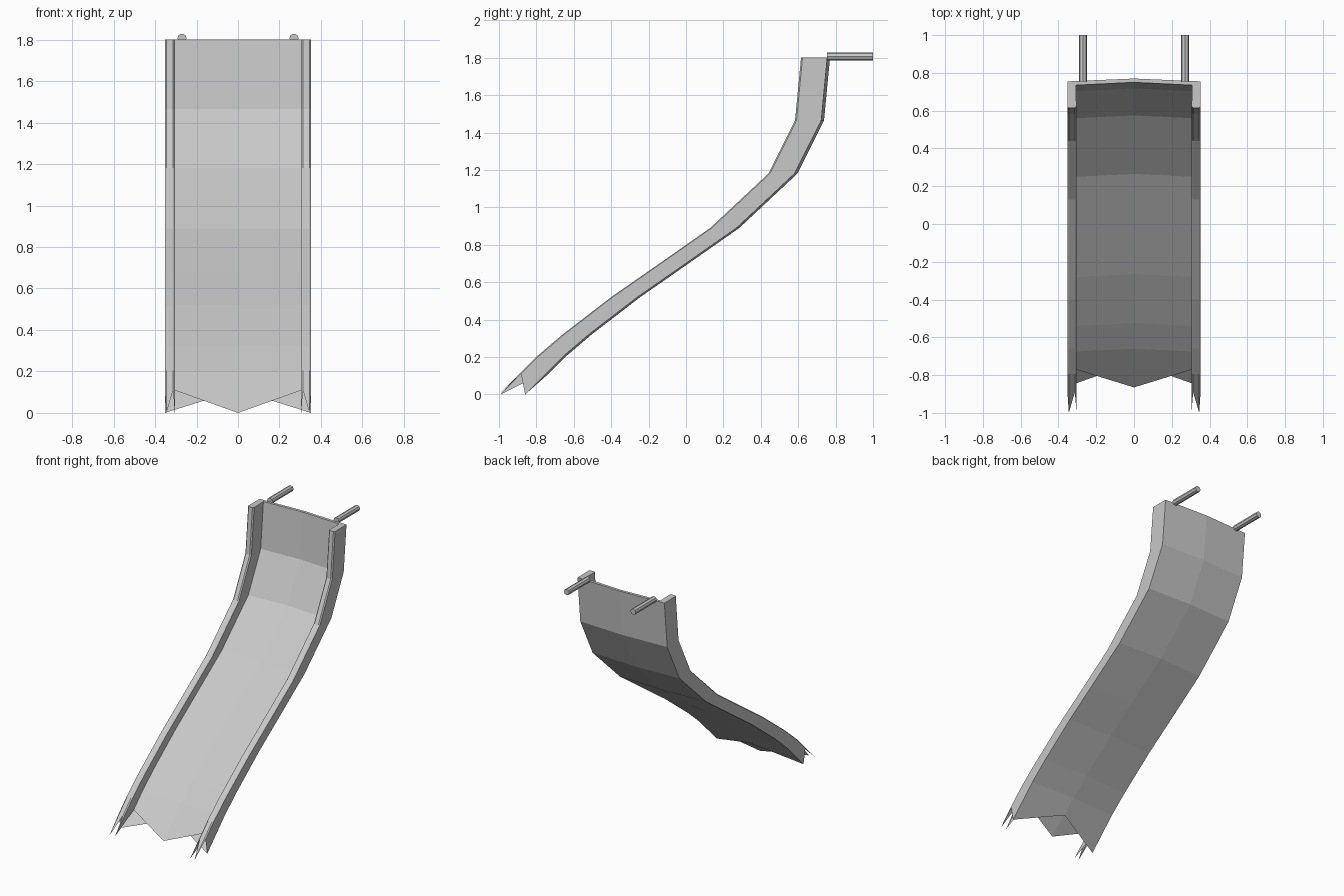
import bpy, bmesh
from mathutils import Matrix, Vector

cube = bpy.data.objects.get("Cube")
if cube:
    bpy.data.objects.remove(cube, do_unlink=True)

grey = bpy.data.materials.new("plain grey")
colour = (0.58, 0.58, 0.58, 1)
grey.diffuse_color = colour
grey.use_nodes = True
grey.node_tree.nodes["Principled BSDF"].inputs["Base Color"].default_value = colour


def add_object(name, bm):
    bmesh.ops.recalc_face_normals(bm, faces=bm.faces)
    mesh = bpy.data.meshes.new(name)
    bm.to_mesh(mesh)
    bm.free()
    mesh.materials.append(grey)
    obj = bpy.data.objects.new(name, mesh)
    bpy.context.collection.objects.link(obj)
    return obj


# Chute: half cross-section (x, depth), from floor middle round the rail to underside middle
half = [(0, .135), (.308, .12), (.305, .008), (.313, 0),
        (.345, 0), (.353, .008), (.353, .14), (0, .155)]
section = half + [(-x, d) for x, d in half[-2:0:-1]]
count = len(section)

# Side curve of the rail's front edge (y, z), top to bottom
path = [(.615, 1.8), (.583, 1.465), (.44, 1.18), (.13, .89), (-.17, .68),
        (-.4, .52), (-.53, .42), (-.66, .32), (-.795, .205), (-.89, .11)]

bm = bmesh.new()
rings = [[bm.verts.new((x, y + d, z)) for x, d in section] for y, z in path]
bm.faces.new(rings[0])
for upper, lower in zip(rings, rings[1:]):
    for i in range(count):
        j = (i + 1) % count
        bm.faces.new((upper[i], upper[j], lower[j], lower[i]))

# Jagged foot: every second corner runs down to the ground
last = rings[-1]
for i in range(0, count, 2):
    x, d = section[i]
    tip = bm.verts.new((x, d - 1, 0))
    bm.faces.new((last[i - 1], last[i], tip))
    bm.faces.new((last[i], last[(i + 1) % count], tip))
add_object("slide_chute", bm)

# Fixing rods behind the top edge
for side, x in (("left", .27), ("right", -.27)):
    bm = bmesh.new()
    bmesh.ops.create_cone(bm, cap_ends=True, segments=8, radius1=.022,
                          radius2=.022, depth=.245)
    bm.transform(Matrix.Translation(Vector((x, .8775, 1.807)))
                 @ Matrix.Rotation(1.5708, 4, "X"))
    add_object(side + "_fixing_rod", bm)
